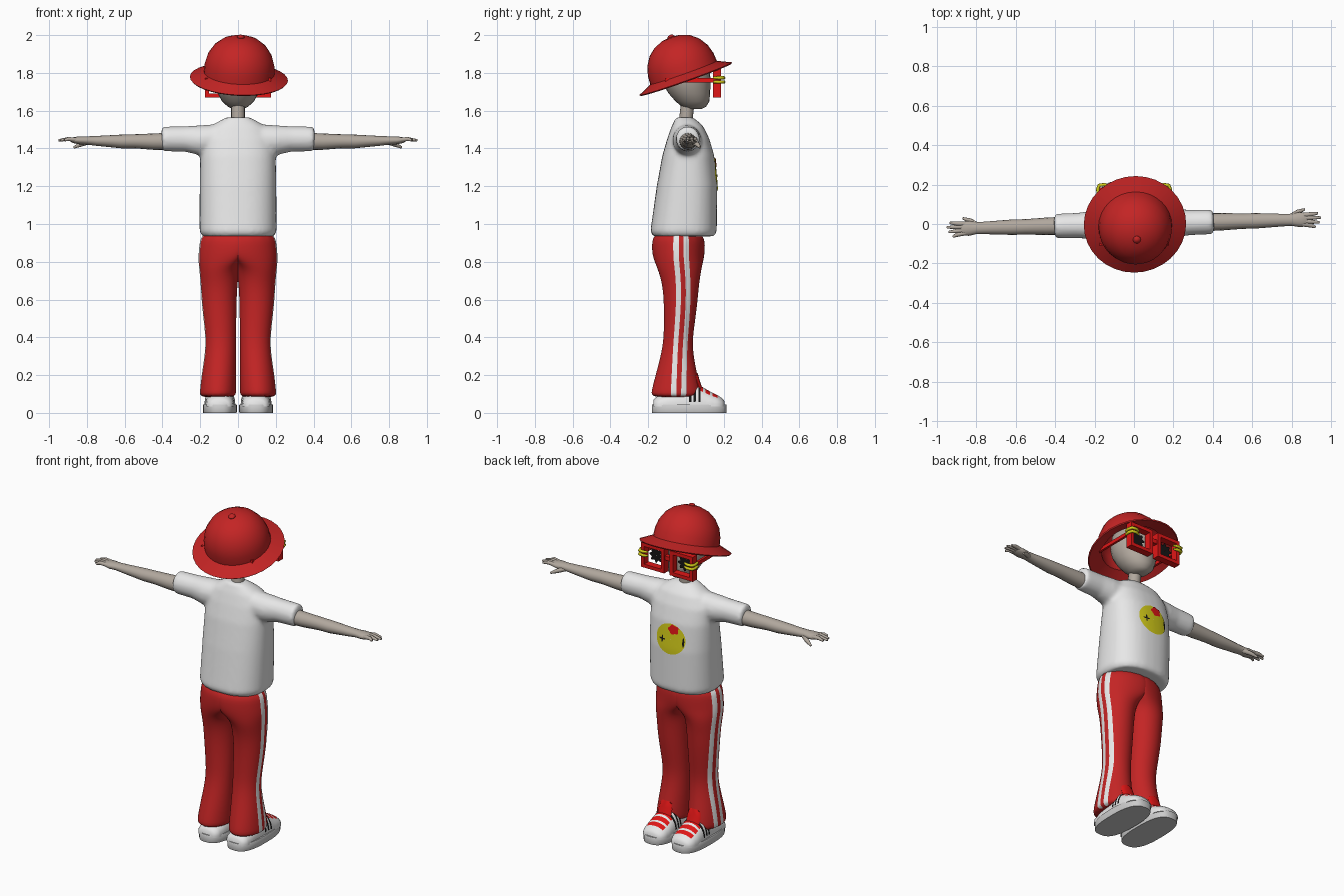
import bpy, bmesh, math
from math import sin, cos, pi, radians
from mathutils import Vector

cube = bpy.data.objects.get("Cube")
if cube:
    bpy.data.objects.remove(cube, do_unlink=True)


def material(name, r, g, b):
    m = bpy.data.materials.new(name)
    m.use_nodes = True
    m.diffuse_color = (r, g, b, 1)
    m.node_tree.nodes["Principled BSDF"].inputs["Base Color"].default_value = (r, g, b, 1)
    return m


RED = material("cloth red", .55, .018, .018)
BRIGHT = material("bright red", .75, .008, .008)
WHITE = material("white", .8, .8, .8)
SOLE = material("sole grey", .6, .6, .6)
SKIN = material("skin", .44, .39, .34)
BLACK = material("black", .008, .008, .008)
YELLOW = material("yellow", .65, .6, .01)


def loft(bm, rings, closed=False, cap=True, mat=None):
    """Skin a list of equally long point rings."""
    vs = [[bm.verts.new(p) for p in ring] for ring in rings]
    n = len(vs[0])
    for i in range(len(vs) if closed else len(vs) - 1):
        a, b = vs[i], vs[(i + 1) % len(vs)]
        for j in range(n):
            f = bm.faces.new((a[j], a[(j + 1) % n], b[(j + 1) % n], b[j]))
            if mat:
                f.material_index = mat(i, j)
    if cap and not closed:
        bm.faces.new(vs[0][::-1])
        bm.faces.new(vs[-1])


def oval(c, u, v, n=24, power=2):
    """Superellipse ring around c with half axes u and v."""
    c, u, v, e = Vector(c), Vector(u), Vector(v), 2 / power
    out = []
    for k in range(n):
        a = 2 * pi * k / n
        p, q = cos(a), sin(a)
        out.append(c + u * math.copysign(abs(p) ** e, p) + v * math.copysign(abs(q) ** e, q))
    return out


def stack(bm, rows, power=2, n=24, cx=0):
    """Loft upward from rows of z, centre y, half width, half depth."""
    loft(bm, [oval((cx, y, z), (rx, 0, 0), (0, ry, 0), n, power) for z, y, rx, ry in rows])


def tube(bm, pts, radii, n=10):
    pts = [Vector(p) for p in pts]
    rings = []
    for i, p in enumerate(pts):
        d = (pts[min(i + 1, len(pts) - 1)] - pts[max(i - 1, 0)]).normalized()
        u = d.cross(Vector((0, 0, 1))).normalized()
        rings.append(oval(p, u * radii[i], u.cross(d) * radii[i], n))
    loft(bm, rings)


def box(bm, x0, x1, y0, y1, z0, z1):
    loft(bm, [[(x0, y0, z), (x1, y0, z), (x1, y1, z), (x0, y1, z)] for z in (z0, z1)])


def finish(name, bm, mats, angle=45, mirror=False, subdiv=0, turn=0, fix=True):
    if fix:
        bmesh.ops.recalc_face_normals(bm, faces=bm.faces[:])
    me = bpy.data.meshes.new(name)
    bm.to_mesh(me)
    bm.free()
    for m in mats:
        me.materials.append(m)
    ob = bpy.data.objects.new(name, me)
    bpy.context.collection.objects.link(ob)
    ob.rotation_euler.z = radians(turn)
    bpy.ops.object.select_all(action='DESELECT')
    ob.select_set(True)
    bpy.context.view_layer.objects.active = ob
    bpy.ops.object.shade_smooth_by_angle(angle=radians(angle))
    if subdiv:
        s = ob.modifiers.new("Subdivision", 'SUBSURF')
        s.levels = s.render_levels = subdiv
    if mirror:
        ob.modifiers.new("Mirror", 'MIRROR').use_mirror_merge = False
    return ob


# Shirt: torso and sleeves fused into soft cloth
bm = bmesh.new()
stack(bm, [(.935, -.012, .19, .163), (.96, -.013, .204, .176), (1.2, .005, .203, .16),
           (1.36, .012, .2, .138), (1.45, .012, .19, .112), (1.515, .008, .15, .085),
           (1.545, 0, .1, .062), (1.565, -.01, .06, .045)], 2.4, 32)
for s in (1, -1):
    loft(bm, [oval((s * x, 0, z), (0, r * .95, 0), (0, 0, r)) for x, z, r in
              ((.08, 1.45, .08), (.2, 1.443, .08), (.28, 1.45, .068), (.385, 1.45, .066), (.405, 1.45, .062))])
shirt = finish("shirt", bm, [WHITE], turn=1.5)
rm = shirt.modifiers.new("Fuse", 'REMESH')
rm.mode, rm.voxel_size, rm.use_smooth_shade = 'VOXEL', .012, True
sm = shirt.modifiers.new("Soften", 'SMOOTH')
sm.factor, sm.iterations = .5, 6


# Flat painted shapes, optionally pressed onto the shirt
def plate(name, x, y, z, radius, mat, sx=1, press=0, mirror=False):
    bm = bmesh.new()
    angles = [2 * pi * k / 48 for k in range(48)]
    loft(bm, [[(x + sx * f * radius(a) * cos(a), y, z + f * radius(a) * sin(a)) for a in angles]
              for f in (.02, .2, .4, .6, .8, 1)], cap=False)
    bm.normal_update()
    for f in bm.faces:
        if f.normal.y < 0:
            f.normal_flip()
    ob = finish(name, bm, [mat], mirror=mirror, fix=False)
    if press:
        w = ob.modifiers.new("Press", 'SHRINKWRAP')
        w.target, w.wrap_method, w.wrap_mode = shirt, 'PROJECT', 'ABOVE_SURFACE'
        w.use_project_y, w.use_positive_direction, w.use_negative_direction = True, False, True
        w.offset = press


plate("shirt_print", -.005, .4, 1.265, lambda a: .09, YELLOW, 1.05, .004)
plate("print_spot", -.025, .4, 1.325, lambda a: .027 + .003 * cos(5 * a), BRIGHT, 1.2, .007)
plate("print_eye", .045, .4, 1.258, lambda a: .006 + .015 * abs(cos(2 * a)) ** 3, BLACK, 1, .007)
plate("print_mouth", -.088, .4, 1.26, lambda a: .028, BLACK, .2, .007)

# Arms with palms, fingers and thumbs
bm = bmesh.new()
loft(bm, [oval((x, 0, z), (0, ry, 0), (0, 0, rz), 16) for x, z, ry, rz in
          ((.36, 1.437, .046, .046), (.45, 1.436, .044, .043), (.55, 1.438, .039, .037),
           (.62, 1.437, .039, .036), (.75, 1.44, .032, .026), (.8, 1.442, .03, .022),
           (.84, 1.443, .038, .021), (.87, 1.444, .035, .016), (.885, 1.444, .026, .01))])
for y0, x1, y1 in ((.022, .935, .03), (.008, .95, .008), (-.008, .942, -.016), (-.022, .92, -.04)):
    tube(bm, [(.85, y0, 1.445), (.9, (y0 + y1) / 2, 1.45), (x1, y1, 1.443)], (.012, .011, .006))
tube(bm, [(.795, .015, 1.435), (.835, .04, 1.42), (.868, .052, 1.405)], (.015, .012, .006))
finish("arms", bm, [SKIN], 60, mirror=True, turn=1.5)

# Neck and head
bm = bmesh.new()
stack(bm, [(1.48, 0, .042, .042), (1.56, 0, .036, .036), (1.65, .01, .036, .036)], n=16)
finish("neck", bm, [SKIN])
bm = bmesh.new()
stack(bm, [(1.61, .045, .03, .04), (1.622, .042, .055, .065), (1.65, .034, .085, .09),
           (1.69, .018, .107, .109), (1.74, .004, .124, .126), (1.79, -.004, .128, .132),
           (1.86, -.01, .115, .12), (1.92, -.02, .07, .07)])
finish("head", bm, [SKIN], 70)

# Brimmed hat, tilted back
bm = bmesh.new()
profile = ((.002, .2), (.1, .175), (.16, .1), (.172, .025), (.255, -.01), (.26, -.004), (.187, .03),
           (.184, .075), (.17, .125), (.14, .172), (.1, .205), (.05, .225), (.002, .23))
loft(bm, [oval((0, 0, h), (r, 0, 0), (0, r, 0), 32) for r, h in profile])
loft(bm, [oval((0, 0, h), (r, 0, 0), (0, r, 0), 12) for r, h in
          ((.02, .22), (.02, .231), (.013, .239), (.003, .242))])
hat = finish("hat", bm, [RED], 40)
hat.location = (.005, -.003, 1.773)
hat.rotation_euler = (radians(19.5), radians(2.5), 0)

# Square glasses: frames, bridge and temples
bm = bmesh.new()
frame = []
for y, w, h in ((.185, .078, .075), (.185, .057, .054), (.142, .057, .054), (.142, .078, .075)):
    frame.append([(.097 + a * w, y, 1.745 + b * h) for a, b in ((1, 1), (-1, 1), (-1, -1), (1, -1))])
loft(bm, frame, closed=True)
box(bm, 0, .03, .15, .178, 1.75, 1.775)
box(bm, .16, .174, -.11, .15, 1.75, 1.772)
finish("glasses", bm, [BRIGHT], 30, mirror=True)
plate("lenses", .097, .15, 1.748, lambda a: .04 + .008 * cos(8 * a), BLACK, mirror=True)

# Yellow double clips at the outer corners
bm = bmesh.new()
for z in (1.752, 1.774):
    tube(bm, [(.125, .19, z), (.15, .2, z), (.178, .196, z), (.184, .175, z), (.18, .145, z)],
         (.006, .009, .009, .009, .007), 8)
finish("clips", bm, [YELLOW], 60, mirror=True)

# Trousers: one leg with two side stripes, mirrored
legs = ((.97, 0, -.04, .195, .136), (.88, 0, -.04, .206, .145), (.82, .02, -.04, .192, .138),
        (.765, .098, -.034, .108, .118), (.68, .1, -.028, .098, .098), (.58, .1, -.028, .093, .09),
        (.45, .093, -.037, .085, .081), (.35, .09, -.045, .08, .077), (.21, .1, -.05, .092, .11),
        (.11, .106, -.053, .097, .134), (.08, .106, -.053, .097, .134))
bm = bmesh.new()
rings = []
for z, cx, cy, rx, ry in legs:
    edge = [math.asin(o / ry) for o in (-.024, .002, .027, .053)]
    span = edge[0] + 2 * pi - edge[3]
    angles = edge + [edge[3] + span * k / 16 for k in range(1, 16)]
    rings.append([(max(cx + rx * cos(a), -.02), cy + ry * sin(a), z) for a in angles])
loft(bm, rings, mat=lambda i, j: 1 if j in (0, 2) else 0)
finish("trousers", bm, [RED, WHITE], 75, mirror=True, subdiv=2)

# Shoes: flat sole plus a rounded upper with laces and side bars
bm = bmesh.new()
stack(bm, [(0, .017, .088, .196), (.006, .017, .09, .198), (.04, .017, .09, .198), (.045, .017, .087, .195)],
      2.7, 40, .096)
finish("shoe_soles", bm, [SOLE], 40, mirror=True)

stations = ((-.172, .05, .07), (-.15, .07, .09), (-.1, .076, .11), (0, .078, .14), (.05, .08, .16), (.09, .082, .135),
            (.13, .082, .112), (.17, .076, .092), (.195, .06, .075), (.211, .03, .052))


def shoe_size(y):
    for a, b in zip(stations, stations[1:]):
        if y <= b[0]:
            t = (y - a[0]) / (b[0] - a[0])
            return a[1] + t * (b[1] - a[1]), a[2] + t * (b[2] - a[2])
    return stations[-1][1:]


STEP, COUNT, ARC = .0125, 31, 24
ys = [-.172 + STEP * i for i in range(COUNT)]


def shoe_paint(i, j):
    y = ys[i] + STEP / 2
    if .075 < y < .165 and 6 <= j <= 17 and i % 3:
        return 1
    if .012 < y < .08 and (1 <= j <= 8 or 15 <= j <= 22) and i % 2:
        return 2
    return 0


bm = bmesh.new()
rings = []
for y in ys:
    w, h = shoe_size(y)
    rings.append([(.096 + w * cos(pi * k / ARC), y, .035 + (h - .035) * sin(pi * k / ARC) ** .8)
                  for k in range(ARC + 1)])
loft(bm, rings, mat=shoe_paint)
# Tongue
tongue = len(bm.faces)
loft(bm, [oval((.096, y, z), (w, 0, 0), (0, .012, .008), 12) for y, z, w in
          ((.075, .12, .045), (.06, .165, .045), (.052, .195, .038), (.05, .203, .025))])
for f in list(bm.faces)[tongue:]:
    f.material_index = 1
finish("shoe_uppers", bm, [WHITE, BRIGHT, BLACK], 50, mirror=True)
